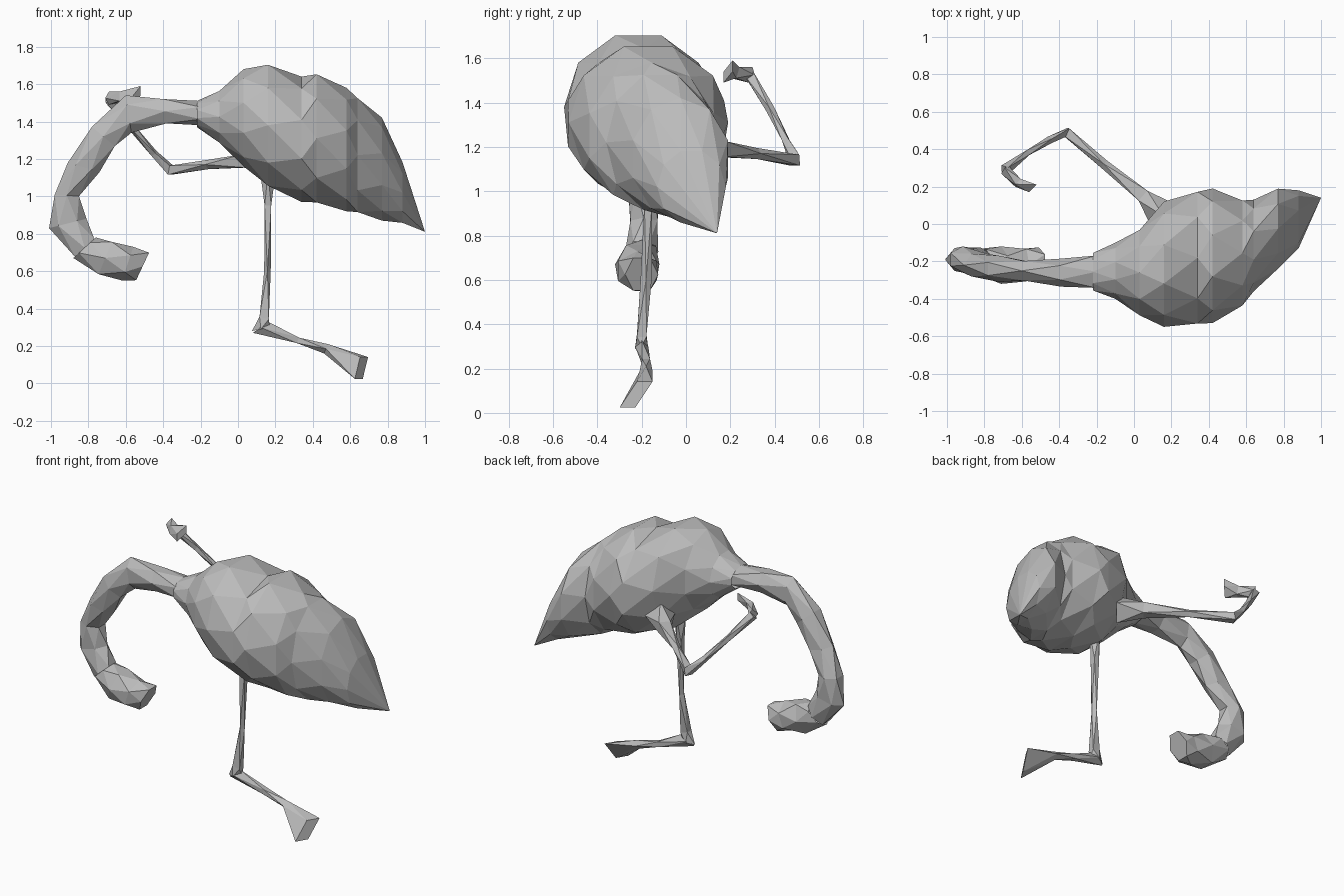
import bpy, bmesh, math
from mathutils import Vector

cube = bpy.data.objects.get("Cube")
if cube:
    bpy.data.objects.remove(cube)

grey = bpy.data.materials.new("plain grey")
grey.use_nodes = True
grey.diffuse_color = (0.5, 0.5, 0.5, 1)
grey.node_tree.nodes["Principled BSDF"].inputs["Base Color"].default_value = grey.diffuse_color


def ring(a, b, side, sides, turn):
    """Points of an ellipse through a and b, with the half width vector side."""
    a, b, side = Vector(a), Vector(b), Vector(side)
    middle, half = (a + b) / 2, (a - b) / 2
    angles = [math.tau * (k + turn) / sides for k in range(sides)]
    return [middle + half * math.cos(t) + side * math.sin(t) for t in angles]


def loft(name, sections, sides, tip=None, cap_start=False, cap_end=True):
    """Skin sections (a, b, side) with triangles; odd rings turn half a step."""
    bm = bmesh.new()
    rings = [[bm.verts.new(p) for p in ring(a, b, s, sides, (i % 2) / 2)]
             for i, (a, b, s) in enumerate(sections)]
    for i, (low, high) in enumerate(zip(rings, rings[1:])):
        for k in range(sides):
            n = (k + 1) % sides
            if i % 2:
                bm.faces.new((low[k], high[n], high[k]))
                bm.faces.new((low[k], low[n], high[n]))
            else:
                bm.faces.new((low[k], low[n], high[k]))
                bm.faces.new((low[n], high[n], high[k]))
    if tip:
        point = bm.verts.new(tip)
        for k in range(sides):
            bm.faces.new((rings[-1][k], rings[-1][(k + 1) % sides], point))
    elif cap_end:
        bm.faces.new(rings[-1])
    if cap_start:
        bm.faces.new(rings[0])
    bmesh.ops.recalc_face_normals(bm, faces=bm.faces)
    mesh = bpy.data.meshes.new(name)
    bm.to_mesh(mesh)
    bm.free()
    mesh.materials.append(grey)
    obj = bpy.data.objects.new(name, mesh)
    bpy.context.collection.objects.link(obj)
    return obj


def slices(rows):
    """Upright sections from rows of x, top, bottom, front y and back y."""
    return [((x, (f + r) / 2, top), (x, (f + r) / 2, low), (0, (r - f) / 2, 0))
            for x, top, low, f, r in rows]


def bends(rows):
    """Sections from rows of outer x, z, inner x, z, middle y and half width."""
    return [((ox, y, oz), (ix, y, iz), (0, w, 0)) for ox, oz, ix, iz, y, w in rows]


def limb(rows):
    """Sections square to a free path from rows of x, y, z and radius."""
    points = [Vector(r[:3]) for r in rows]
    out = []
    for i, p in enumerate(points):
        along = points[min(i + 1, len(points) - 1)] - points[max(i - 1, 0)]
        side = along.cross(Vector((0, 0, 1))).normalized()
        up = side.cross(along).normalized()
        r = rows[i][3]
        out.append((p + up * r, p - up * r, side * r))
    return out


# Plump body, narrowing to the pointed tail
loft("body", slices([
    (-0.22, 1.51, 1.37, -0.36, -0.15),
    (-0.1, 1.57, 1.28, -0.4, -0.1),
    (0.03, 1.68, 1.16, -0.5, -0.02),
    (0.16, 1.72, 1.04, -0.55, 0.12),
    (0.34, 1.64, 0.97, -0.55, 0.19),
    (0.42, 1.67, 0.95, -0.53, 0.19),
    (0.58, 1.58, 0.92, -0.45, 0.14),
    (0.64, 1.54, 0.9, -0.36, 0.13),
    (0.77, 1.42, 0.87, -0.25, 0.2),
    (0.88, 1.19, 0.85, -0.13, 0.18),
]), 10, tip=(1, 0.14, 0.81))

# Arched neck, hanging down to the head
loft("neck", bends([
    (-0.2, 1.51, -0.2, 1.38, -0.255, 0.1),
    (-0.4, 1.53, -0.38, 1.38, -0.26, 0.075),
    (-0.6, 1.54, -0.57, 1.34, -0.25, 0.06),
    (-0.79, 1.38, -0.65, 1.26, -0.24, 0.07),
    (-0.91, 1.18, -0.74, 1.13, -0.22, 0.07),
    (-0.99, 1.01, -0.84, 1, -0.19, 0.07),
    (-1.01, 0.83, -0.81, 0.88, -0.19, 0.07),
    (-0.88, 0.67, -0.76, 0.78, -0.2, 0.075),
]), 6, cap_end=False)

# Head with a blunt bill
loft("head", bends([
    (-0.88, 0.67, -0.76, 0.78, -0.2, 0.075),
    (-0.75, 0.57, -0.67, 0.77, -0.22, 0.1),
    (-0.62, 0.55, -0.56, 0.73, -0.22, 0.1),
    (-0.55, 0.54, -0.47, 0.71, -0.2, 0.075),
]), 6)

# Standing leg, thin down to the heel
loft("standing_leg", bends([
    (0.12, 1.12, 0.2, 1.12, -0.17, 0.04),
    (0.135, 0.95, 0.185, 0.95, -0.17, 0.025),
    (0.14, 0.6, 0.175, 0.6, -0.18, 0.025),
    (0.105, 0.36, 0.175, 0.34, -0.2, 0.03),
    (0.075, 0.28, 0.17, 0.3, -0.2, 0.03),
]), 4)

# Standing foot, flaring at the toes
loft("standing_foot", [
    ((0.16, -0.2, 0.33), (0.08, -0.2, 0.27), (0, 0.03, 0)),
    ((0.33, -0.18, 0.25), (0.31, -0.18, 0.21), (0, 0.025, 0)),
    ((0.48, -0.18, 0.21), (0.46, -0.18, 0.16), (0, 0.03, 0)),
    ((0.68, -0.17, 0.165), (0.64, -0.28, 0), (0.03, 0.05, 0)),
], 4)

# Raised leg, folded at the heel
loft("raised_leg", limb([
    (0.16, 0.04, 1.2, 0.09),
    (0.05, 0.15, 1.19, 0.05),
    (-0.16, 0.32, 1.17, 0.025),
    (-0.36, 0.49, 1.14, 0.035),
    (-0.45, 0.45, 1.23, 0.02),
    (-0.57, 0.38, 1.37, 0.02),
    (-0.69, 0.29, 1.52, 0.03),
]), 4)

# Raised foot, curled forward and flaring at the toes
loft("raised_foot", [
    ((-0.69, 0.3, 1.56), (-0.69, 0.28, 1.49), (0.02, 0.02, 0)),
    ((-0.62, 0.23, 1.57), (-0.62, 0.21, 1.5), (0.02, 0.02, 0)),
    ((-0.52, 0.21, 1.59), (-0.56, 0.17, 1.49), (0.02, 0.02, 0)),
], 4, cap_start=True)
